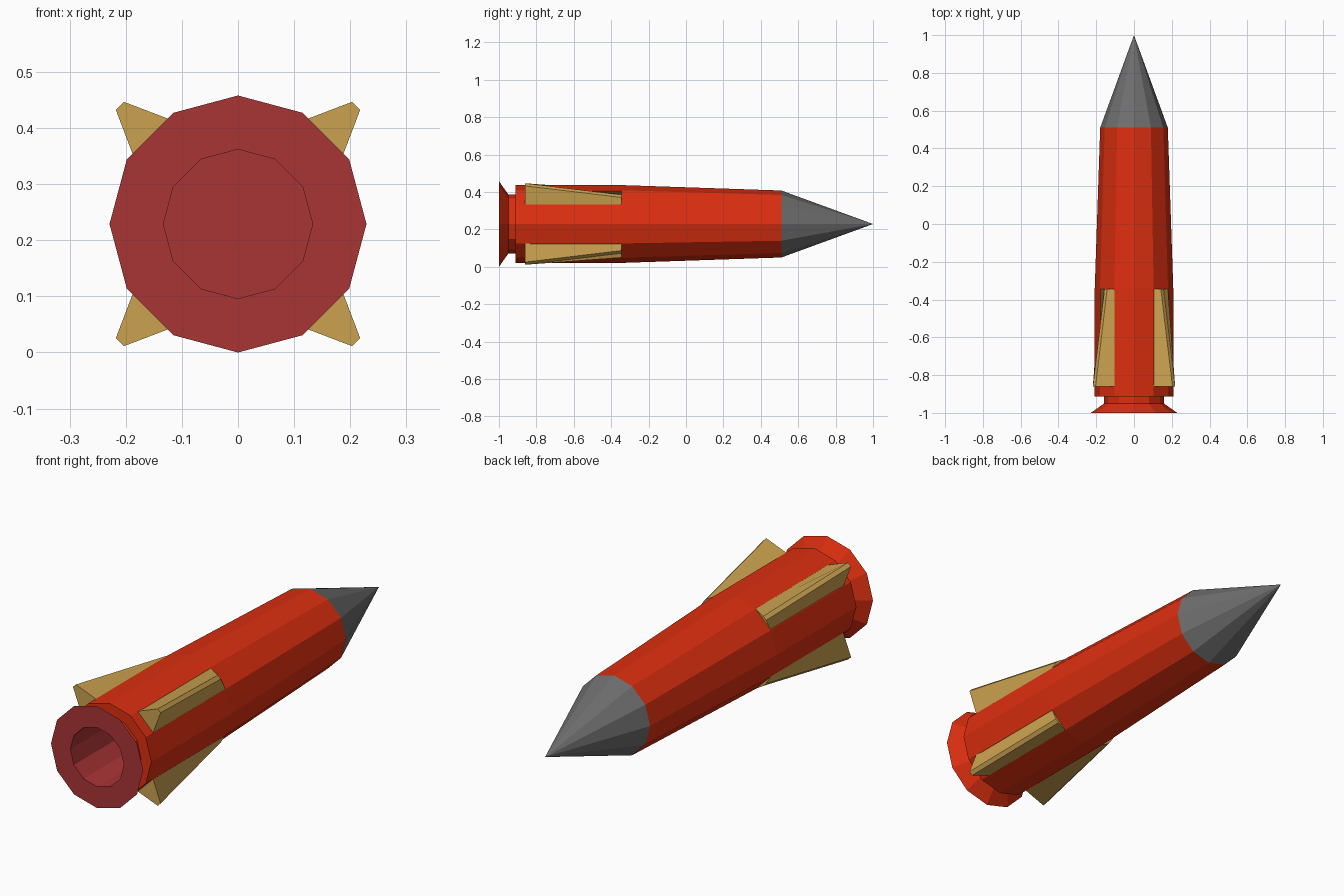
import bpy, bmesh, math

if "Cube" in bpy.data.objects:
    bpy.data.objects.remove(bpy.data.objects["Cube"])

SIDES = 12
AXIS_Z = 0.229


def material(name, color):
    m = bpy.data.materials.new(name)
    m.diffuse_color = (*color, 1)
    m.use_nodes = True
    m.node_tree.nodes["Principled BSDF"].inputs["Base Color"].default_value = m.diffuse_color
    return m


red = material("bright red", (0.72, 0.028, 0.005))
crimson = material("crimson", (0.40, 0.035, 0.036))
grey = material("dark grey", (0.155, 0.155, 0.155))
gold = material("gold", (0.60, 0.36, 0.08))


def finish(bm, name, mat):
    mesh = bpy.data.meshes.new(name)
    bm.to_mesh(mesh)
    bm.free()
    mesh.materials.append(mat)
    obj = bpy.data.objects.new(name, mesh)
    obj.location.z = AXIS_Z
    bpy.context.collection.objects.link(obj)
    return obj


def lathe(name, profile, mat):
    """Revolve (radius, y) points around the y axis."""
    bm = bmesh.new()
    rings = []
    for r, y in profile:
        if r == 0:
            rings.append([bm.verts.new((0, y, 0))] * SIDES)
        else:
            angles = [2 * math.pi * i / SIDES for i in range(SIDES)]
            rings.append([bm.verts.new((r * math.sin(a), y, r * math.cos(a))) for a in angles])
    for lo, hi in zip(rings, rings[1:]):
        for i in range(SIDES):
            j = (i + 1) % SIDES
            loop = [lo[i], lo[j], hi[j], hi[i]]
            bm.faces.new(list(dict.fromkeys(loop)))
    return finish(bm, name, mat)


# Hollow exhaust: bore and flat rear rim
lathe("exhaust_bore", [(0, -0.70), (0.133, -0.70), (0.133, -1), (0.229, -1)], crimson)

# Flared nozzle, neck and tapering body
lathe("body", [(0.229, -1), (0.158, -0.95), (0.158, -0.912), (0.208, -0.912),
               (0.208, -0.345), (0.179, 0.51)], red)

# Pointed nose
lathe("nose_cone", [(0.179, 0.51), (0, 1)], grey)


# Four wedge fins on the diagonal faces
def fin(name, angle):
    bm = bmesh.new()
    s, c = math.sin(angle), math.cos(angle)
    ends = []
    for y, tip in ((-0.86, 0.298), (-0.345, 0.211)):
        section = [(0.2, -0.054), (tip, -0.010), (tip, 0.010), (0.2, 0.054)]
        ends.append([bm.verts.new((u * s + v * c, y, u * c - v * s)) for u, v in section])
    rear, front = ends
    bm.faces.new(rear)
    bm.faces.new(front[::-1])
    for i in range(4):
        j = (i + 1) % 4
        bm.faces.new((rear[i], front[i], front[j], rear[j]))
    bmesh.ops.recalc_face_normals(bm, faces=bm.faces)
    return finish(bm, name, gold)


for k in range(4):
    fin(f"fin_{k + 1}", math.radians(45 + 90 * k))
